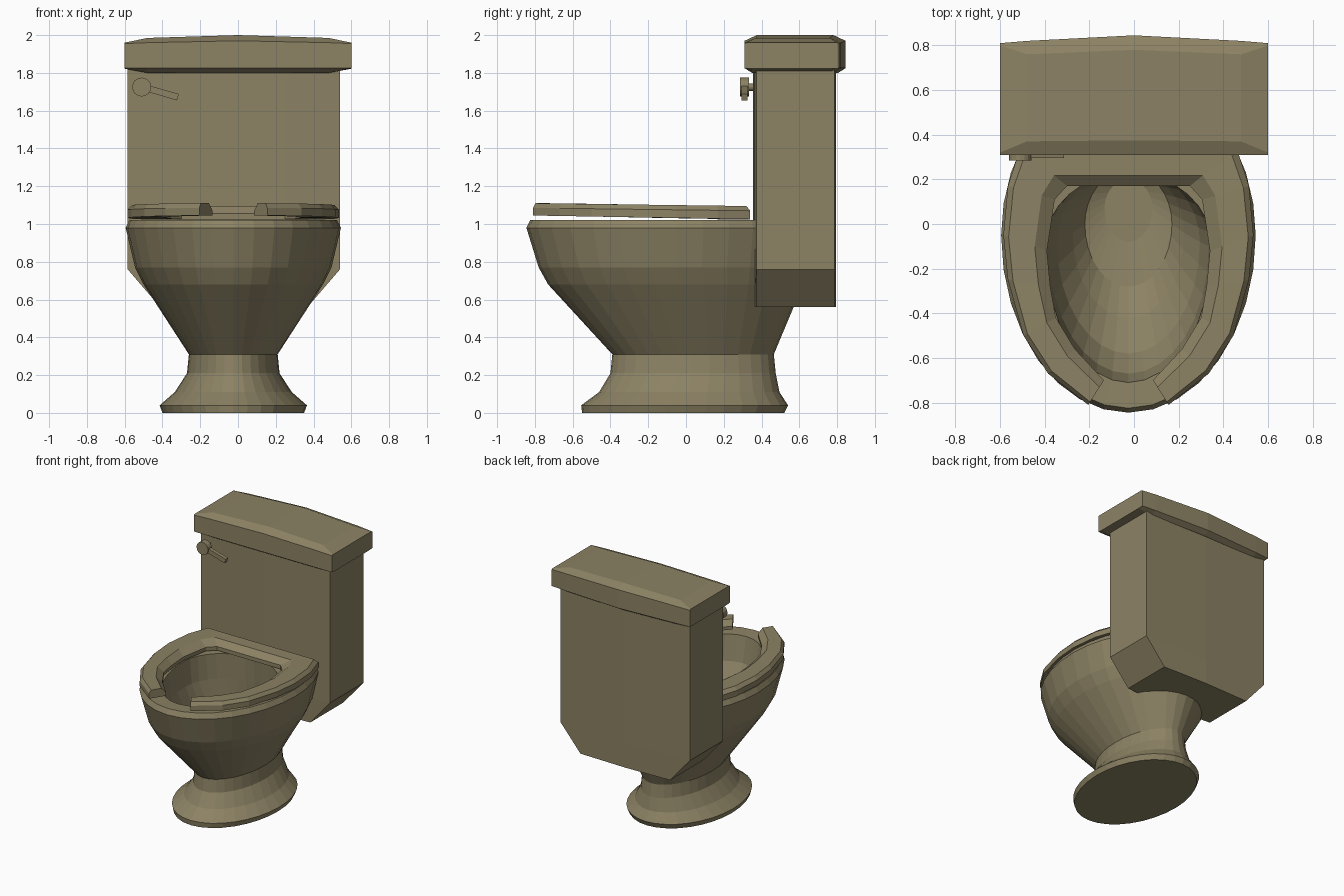
import bpy, bmesh, math
from mathutils import Matrix, Vector

if "Cube" in bpy.data.objects:
    bpy.data.objects.remove(bpy.data.objects["Cube"])

CX = -0.025   # the bowl, seat and tank sit slightly off centre
mat = bpy.data.materials.new("khaki ceramic")
mat.diffuse_color = (0.262, 0.224, 0.127, 1)
mat.use_nodes = True
mat.node_tree.nodes["Principled BSDF"].inputs["Base Color"].default_value = mat.diffuse_color


def finish(bm, name, angle=None):
    bmesh.ops.recalc_face_normals(bm, faces=bm.faces)
    me = bpy.data.meshes.new(name)
    bm.to_mesh(me)
    bm.free()
    me.materials.append(mat)
    ob = bpy.data.objects.new(name, me)
    bpy.context.collection.objects.link(ob)
    if angle:
        bpy.context.view_layer.objects.active = ob
        ob.select_set(True)
        bpy.ops.object.shade_smooth_by_angle(angle=math.radians(angle))
        ob.select_set(False)
    return ob


def loft(name, rings, angle=None):
    """Skin a list of closed point rings and cap both ends."""
    bm = bmesh.new()
    vs = [[bm.verts.new(p) for p in r] for r in rings]
    n = len(rings[0])
    for a, b in zip(vs, vs[1:]):
        for i in range(n):
            j = (i + 1) % n
            bm.faces.new((a[i], a[j], b[j], b[i]))
    bm.faces.new(vs[0])
    bm.faces.new(vs[-1])
    return finish(bm, name, angle)


def egg(z, half, front, back, mid, n=32):
    """Egg-shaped ring with separate front and back radii."""
    pts = []
    for i in range(n):
        t = math.tau * i / n
        s = math.sin(t)
        y = mid + s * ((back - mid) if s > 0 else (mid - front))
        pts.append((CX + half * math.cos(t), y, z))
    return pts


# bowl with pedestal: outside upward, over the rim, down the inside
profile = [
    (0.00, 0.375, -0.55, 0.52, 0.00), (0.04, 0.39, -0.555, 0.54, 0.00),
    (0.11, 0.31, -0.46, 0.495, 0.02), (0.21, 0.245, -0.40, 0.475, 0.04),
    (0.31, 0.235, -0.39, 0.465, 0.04), (0.68, 0.475, -0.73, 0.62, -0.03),
    (0.77, 0.52, -0.78, 0.65, -0.05), (0.98, 0.57, -0.845, 0.68, -0.05),
    (1.02, 0.55, -0.825, 0.66, -0.05), (1.015, 0.375, -0.71, 0.23, -0.10),
    (0.82, 0.36, -0.67, 0.24, -0.10), (0.68, 0.32, -0.58, 0.25, -0.08),
    (0.55, 0.25, -0.42, 0.25, -0.04), (0.46, 0.195, -0.28, 0.24, 0.00),
    (0.43, 0.107, -0.08, 0.20, 0.07)]
loft("bowl", [egg(*p) for p in profile])

# open-front seat: outer and inner outline pairs, mirrored
pairs = [((0.18, -0.81), (0.11, -0.70)), ((0.36, -0.67), (0.24, -0.56)),
         ((0.47, -0.50), (0.325, -0.42)), ((0.54, -0.25), (0.35, -0.28)),
         ((0.56, -0.05), (0.365, -0.12)), ((0.54, 0.17), (0.33, 0.11)),
         ((0.485, 0.34), (0.275, 0.17))]
stations = pairs + [tuple((-x, y) for x, y in p) for p in reversed(pairs)]
rings = []
for o, i in stations:
    o, i = Vector(o), Vector(i)
    f = (o.y + 0.81) / 1.15                  # seat drops slightly to the back
    zb, zt = 1.045 - 0.02 * f, 1.11 - 0.015 * f
    sec = [(0, zb), (0, zt - 0.025), (0.12, zt), (0.72, zt), (1, zt - 0.04), (1, zb)]
    rings.append([(CX + o.lerp(i, t).x, o.lerp(i, t).y, z) for t, z in sec])
loft("seat", rings)

# tank: bowed front, tapered underside
rings = []
for z, h in ((0.56, 0.39), (0.76, 0.562), (1.82, 0.562)):
    plan = [(-h, 0.372), (-h / 2, 0.36), (0, 0.356), (h / 2, 0.36), (h, 0.372),
            (h, 0.785), (0, 0.795), (-h, 0.785)]
    rings.append([(CX + 0.003 + x, y, z) for x, y in plan])
loft("tank", rings)

# tank lid: crowned, bevelled, bowed at the back
rings = []
for x, top, edge, inset, back in ((-0.6, 1.96, 1.955, 0.01, 0.81),
                                  (-0.48, 1.985, 1.96, 0.06, 0.82),
                                  (0, 2.0, 1.97, 0.065, 0.845),
                                  (0.48, 1.985, 1.96, 0.06, 0.82),
                                  (0.6, 1.96, 1.955, 0.01, 0.81)):
    low = 1.8 if abs(x) < 0.55 else 1.822
    rings.append([(x, y, z) for y, z in (
        (0.31, 1.825), (0.31, edge), (0.31 + inset, top), (back - inset, top),
        (back, edge), (back, 1.825), (back - 0.04, low), (0.35, low))])
loft("tank_lid", rings)


def cylinder(name, radius, y0, y1, x, z):
    bm = bmesh.new()
    m = Matrix.Translation((x, (y0 + y1) / 2, z)) @ Matrix.Rotation(math.pi / 2, 4, 'X')
    bmesh.ops.create_cone(bm, cap_ends=True, segments=16, radius1=radius,
                          radius2=radius, depth=y1 - y0, matrix=m)
    return finish(bm, name)


# flush handle: hub, shaft and lever
cylinder("handle_hub", 0.05, 0.285, 0.333, -0.51, 1.725)
cylinder("handle_shaft", 0.02, 0.33, 0.37, -0.51, 1.725)
bm = bmesh.new()
m = (Matrix.Translation((-0.40, 0.31, 1.695)) @ Matrix.Rotation(math.radians(16), 4, 'Y')
     @ Matrix.Diagonal((0.17, 0.03, 0.035, 1)))
bmesh.ops.create_cube(bm, size=1, matrix=m)
finish(bm, "handle_lever")
